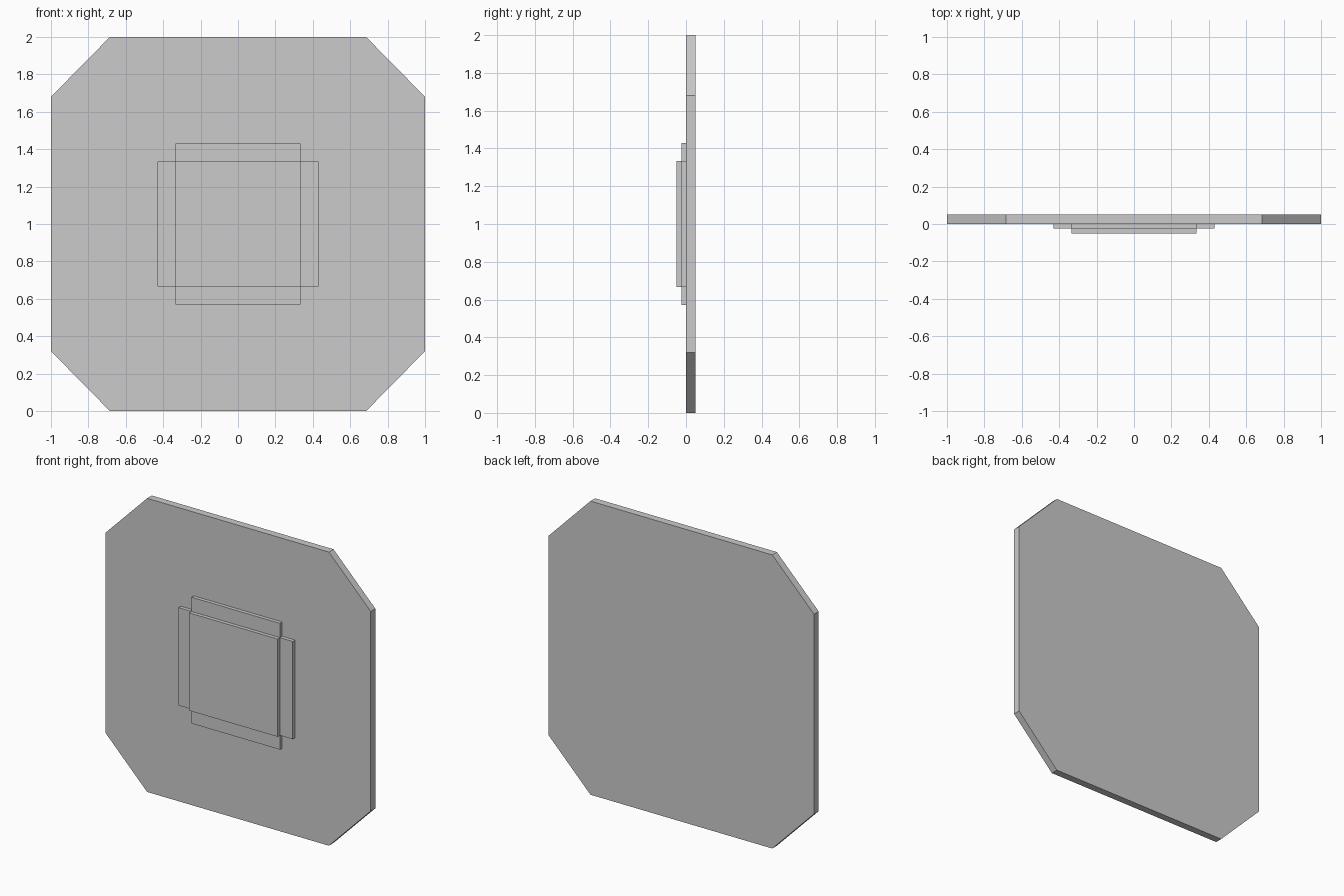
import bpy
import bmesh

if "Cube" in bpy.data.objects:
    bpy.data.objects.remove(bpy.data.objects["Cube"])


def slab(name, outline, y_front, y_back):
    """Extrude an (x, z) outline from y_front to y_back."""
    bm = bmesh.new()
    face = bm.faces.new([bm.verts.new((x, y_front, z)) for x, z in outline])
    ext = bmesh.ops.extrude_face_region(bm, geom=[face], use_keep_orig=True)
    moved = [v for v in ext["geom"] if isinstance(v, bmesh.types.BMVert)]
    bmesh.ops.translate(bm, verts=moved, vec=(0, y_back - y_front, 0))
    bmesh.ops.recalc_face_normals(bm, faces=bm.faces)
    mesh = bpy.data.meshes.new(name)
    bm.to_mesh(mesh)
    bm.free()
    obj = bpy.data.objects.new(name, mesh)
    bpy.context.collection.objects.link(obj)
    return obj


def four_way(quarter, centre_z=1.0):
    """Mirror a corner's points (counter-clockwise) into all four corners."""
    pts = []
    for sx, sz in ((1, 1), (-1, 1), (-1, -1), (1, -1)):
        corner = quarter if sx * sz > 0 else quarter[::-1]
        pts += [(sx * x, centre_z + sz * z) for x, z in corner]
    return pts


# Main plate with cut corners
slab("plate", four_way([(1.0, 0.68), (0.685, 1.0)]), 0.0, 0.05)

# Thin raised cross on the front
A, B = 0.333, 0.43
slab("raised_cross", four_way([(B, A), (A, A), (A, B)]), -0.025, 0.0)

# Square centre panel standing proud of the cross
slab("centre_panel", four_way([(A, A)]), -0.05, -0.025)
